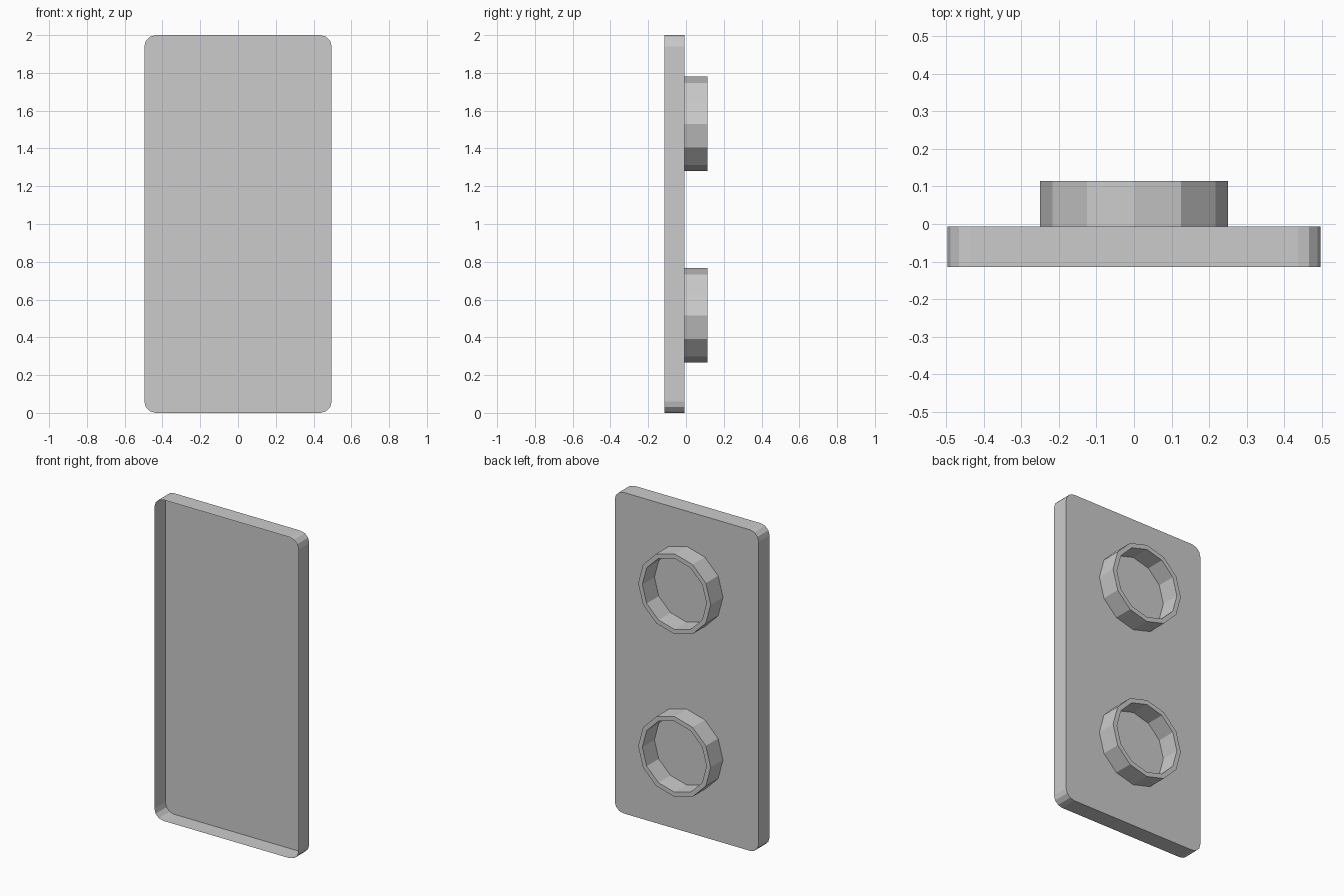
import bpy, bmesh
from math import sin, cos, pi, radians

if "Cube" in bpy.data.objects:
    bpy.data.objects.remove(bpy.data.objects["Cube"])

FRONT, PLATE, BACK = -0.114, -0.007, 0.114


def make_object(name, bm):
    mesh = bpy.data.meshes.new(name)
    bm.to_mesh(mesh)
    bm.free()
    obj = bpy.data.objects.new(name, mesh)
    bpy.context.collection.objects.link(obj)
    return obj


def ring(bm, points, y):
    return [bm.verts.new((x, y, z)) for x, z in points]


def bridge(bm, a, b):
    for i in range(len(a)):
        j = (i + 1) % len(a)
        bm.faces.new((a[i], a[j], b[j], b[i]))


def circle(radius, z, sides=12):
    return [(radius * cos(2 * pi * i / sides), z + radius * sin(2 * pi * i / sides))
            for i in range(sides)]


# Rounded tray: thin rim, closed back, open front
w, r = 0.496, 0.06
outline = []
for k, (cx, cz) in enumerate([(w - r, 2 - r), (r - w, 2 - r), (r - w, r), (w - r, r)]):
    for s in range(4):
        a = radians(90 * k + 30 * s)
        outline.append((cx + r * cos(a), cz + r * sin(a)))
bm = bmesh.new()
front, back = ring(bm, outline, FRONT), ring(bm, outline, PLATE)
bridge(bm, front, back)
bm.faces.new(back[::-1])
bm.normal_update()
make_object("tray", bm)


# Twelve-sided cups on the back: outer wall, rim, inner wall, floor
def make_cup(name, z):
    bm = bmesh.new()
    loops = [ring(bm, circle(rad, z), y) for rad, y in
             ((0.25, PLATE), (0.25, BACK), (0.221, BACK), (0.221, PLATE + 0.002))]
    for a, b in zip(loops, loops[1:]):
        bridge(bm, a, b)
    bm.faces.new(loops[-1][::-1])
    make_object(name, bm)


make_cup("upper_cup", 1.53)
make_cup("lower_cup", 0.516)
